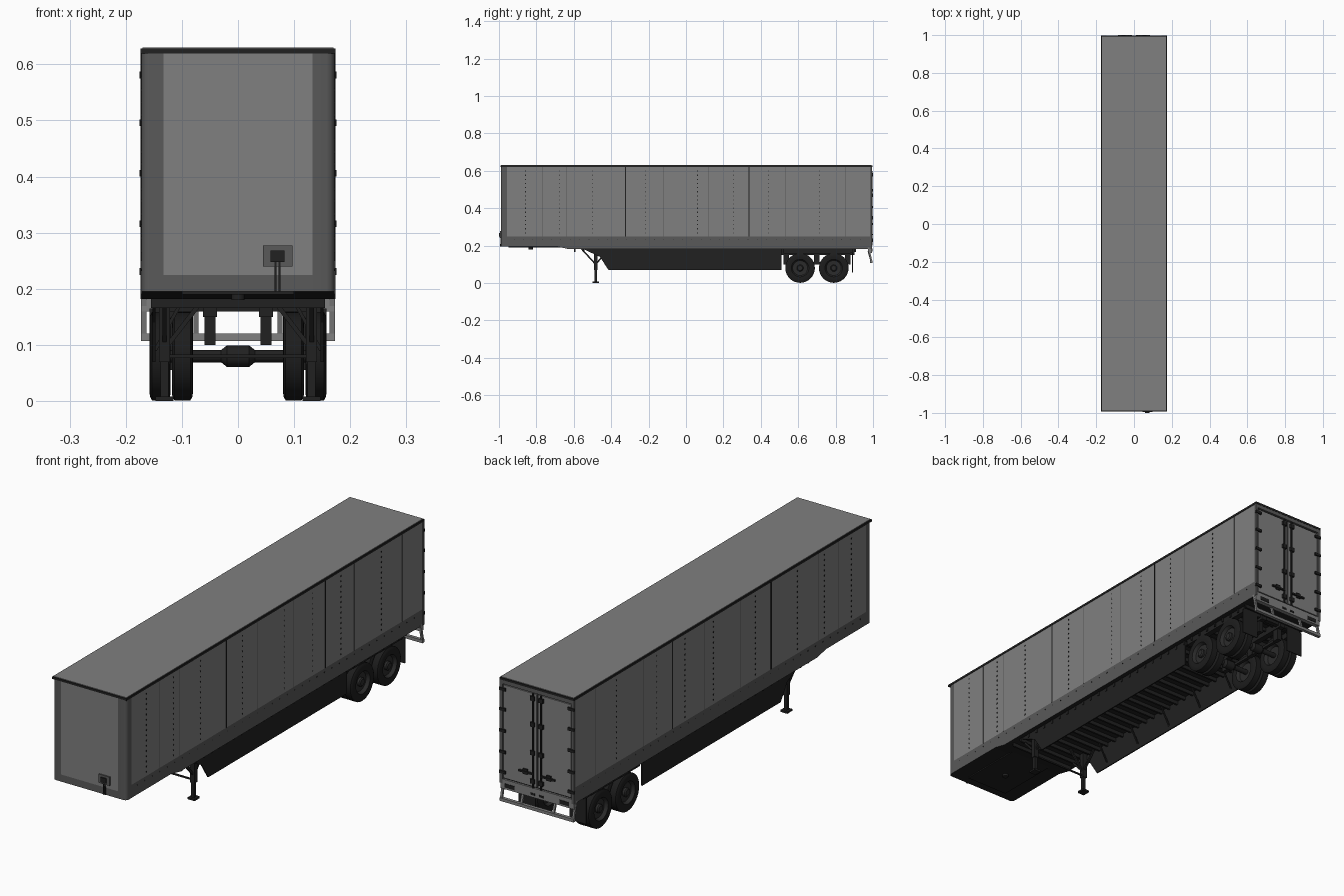
import bpy, bmesh, math
from mathutils import Vector, Matrix

cube = bpy.data.objects.get("Cube")
if cube:
    bpy.data.objects.remove(cube)


def material(name, value):
    m = bpy.data.materials.new(name)
    m.use_nodes = True
    colour = (value, value, value, 1)
    m.diffuse_color = colour
    m.node_tree.nodes["Principled BSDF"].inputs["Base Color"].default_value = colour
    return m


PANEL = material("panel grey", .215)
FRAME = material("frame grey", .1)
BLACK = material("chassis black", .015)
RUBBER = material("tyre rubber", .012)
STEEL = material("wheel steel", .024)


def finish(name, bm, *mats, smooth=False):
    bmesh.ops.recalc_face_normals(bm, faces=bm.faces)
    mesh = bpy.data.meshes.new(name)
    bm.to_mesh(mesh)
    bm.free()
    for m in mats:
        mesh.materials.append(m)
    ob = bpy.data.objects.new(name, mesh)
    bpy.context.collection.objects.link(ob)
    if smooth:
        bpy.ops.object.select_all(action='DESELECT')
        bpy.context.view_layer.objects.active = ob
        ob.select_set(True)
        bpy.ops.object.shade_smooth_by_angle(angle=math.radians(35))
    return ob


def add_box(bm, x, y, z):
    # each argument is a (low, high) pair
    mid = [(a + b) / 2 for a, b in (x, y, z)]
    size = [abs(b - a) for a, b in (x, y, z)]
    bmesh.ops.create_cube(bm, size=1, matrix=Matrix.LocRotScale(mid, None, size))


def boxes(name, mat, items, mirror=False):
    bm = bmesh.new()
    for x, y, z in items:
        add_box(bm, x, y, z)
        if mirror:
            add_box(bm, (-x[0], -x[1]), y, z)
    return finish(name, bm, mat)


def beams(name, mat, lines, width, mirror=True):
    # square bars between pairs of points
    bm = bmesh.new()
    for a, b in lines:
        for s in ((1, -1) if mirror else (1,)):
            p, q = (Vector((v[0] * s, v[1], v[2])) for v in (a, b))
            turn = (q - p).to_track_quat('Z', 'Y')
            size = (width, width, (q - p).length)
            bmesh.ops.create_cube(bm, size=1, matrix=Matrix.LocRotScale((p + q) / 2, turn, size))
    return finish(name, bm, mat)


def lathe(name, mat, profile, centre, steps=32):
    # spin (x, radius) points around the x axis
    bm = bmesh.new()
    verts = [bm.verts.new((x, 0, r)) for x, r in profile]
    edges = [bm.edges.new(pair) for pair in zip(verts, verts[1:])]
    bmesh.ops.spin(bm, geom=verts + edges, cent=(0, 0, 0), axis=(1, 0, 0),
                   angle=math.tau, steps=steps, use_duplicate=False)
    bmesh.ops.remove_doubles(bm, verts=bm.verts, dist=.0002)
    ob = finish(name, bm, mat, smooth=True)
    ob.location = centre
    return ob


HALF, FRONT, REAR, TOP = .172, -.99, .985, .62

# Cargo box: side profile pulled across, front corners rounded, faces coloured by region
bm = bmesh.new()
side = [(FRONT, .195), (-.69, .195), (-.63, .182), (REAR, .182), (REAR, TOP), (FRONT, TOP)]
face = bm.faces.new([bm.verts.new((-HALF, y, z)) for y, z in side])
pulled = bmesh.ops.extrude_face_region(bm, geom=[face])
bmesh.ops.translate(bm, vec=(2 * HALF, 0, 0),
                    verts=[g for g in pulled["geom"] if isinstance(g, bmesh.types.BMVert)])
corners = [e for e in bm.edges if all(v.co.y < FRONT + .001 for v in e.verts)
           and abs(e.verts[0].co.z - e.verts[1].co.z) > .1]
bmesh.ops.bevel(bm, geom=corners, offset=.014, segments=3, profile=.5, affect='EDGES')
for point, normal in [((0, 0, .25), (0, 0, 1)), ((0, 0, .225), (0, 0, 1)), ((0, -.957, 0), (0, 1, 0)),
                      ((.133, 0, 0), (1, 0, 0)), ((-.133, 0, 0), (1, 0, 0))]:
    bmesh.ops.bisect_plane(bm, geom=bm.verts[:] + bm.edges[:] + bm.faces[:],
                           plane_co=point, plane_no=normal)
bm.normal_update()
bmesh.ops.recalc_face_normals(bm, faces=bm.faces)
for f in bm.faces:
    c = f.calc_center_median()
    if f.normal.z < -.5:
        f.material_index = 2
    elif f.normal.y < -.9:
        f.material_index = int(abs(c.x) > .133 or c.z < .225)
    elif abs(f.normal.x) > .1:
        f.material_index = int(c.z < .25 or c.y < -.957)
finish("cargo_box", bm, PANEL, FRAME, BLACK, smooth=True)

# Roof with dark edge rail
boxes("roof_rail", BLACK, [((-.174, .174), (-.992, .996), (.619, .628))])
boxes("roof_sheet", PANEL, [((-.17, .17), (-.988, .992), (.626, .63))])

# Side seams, rivet columns and rail rivets
boxes("panel_seams", BLACK, [((.171, .1735), (y, y + .005), (.25, TOP)) for y in (-.325, .335)], True)
boxes("light_seams", FRAME, [((.171, .1727), (y, y + .0025), (.25, TOP))
                             for y in (-.77, -.64, -.12, .12, .53, .85)], True)
rivets = [((.171, .1735), (y, y + .004), (z, z + .006))
          for y in (-.86, -.68, -.5, -.22, .06, .25, .44, .71)
          for z in [.265 + .022 * i for i in range(16)]]
boxes("rivet_columns", BLACK, rivets, True)
boxes("rail_rivets", BLACK, [((.171, .173), (-.92 + .05 * i, -.917 + .05 * i), (.232, .236))
                             for i in range(38)], True)

# Front connection box with hose
boxes("connector_plate", FRAME, [((.045, .097), (-.995, FRONT), (.24, .277))])
boxes("connector_socket", BLACK, [((.058, .083), (-1, FRONT), (.248, .268))])
beams("connector_hose", BLACK, [((x, -.994, .25), (x, -.992, .195)) for x in (.067, .074)], .004, False)

# Rear frame, doors and hardware
boxes("rear_posts", FRAME, [((.162, .174), (REAR, .995), (.182, TOP))], True)
boxes("rear_header", FRAME, [((-.162, .162), (REAR, .995), (.603, TOP))])
boxes("door_gap", BLACK, [((-.162, .162), (REAR, .986), (.195, .603))])
boxes("rear_doors", PANEL, [((.003, .158), (REAR, .992), (.205, .598))], True)
boxes("rear_sill", PANEL, [((-.172, .172), (.975, .994), (.16, .2))])
boxes("sill_lamps", BLACK, [((.105, .15), (.993, .996), (.168, .184)),
                            ((.01, .03), (.993, .996), (.17, .178))], True)
boxes("lock_rods", BLACK, [((.016, .022), (.99, .998), (.2, .6))], True)
boxes("rod_brackets", BLACK, [((.01, .03), (.99, 1), (z, z + .018)) for z in (.22, .34, .46, .57)], True)
boxes("door_handles", BLACK, [((.018, .085), (.991, 1), (.256, .263)),
                              ((.045, .065), (.991, .998), (.25, .272))], True)
boxes("door_hinges", BLACK, [((.146, .1755), (.991, .999), (z, z + .012))
                             for z in (.225, .31, .4, .49, .575)], True)

# Underride guard
beams("guard_uprights", PANEL, [((.168, .975, .19), (.168, .992, .113)),
                                ((.075, .975, .17), (.075, .992, .113))], .009)
boxes("guard_bar", PANEL, [((-.173, .173), (.984, .998), (.107, .12))])

# Underfloor cross members and coupling plate
boxes("cross_members", BLACK, [((-.155, .155), (-.6 + .05 * i, -.592 + .05 * i), (.166, .184))
                               for i in range(31)])
boxes("coupling_plate", BLACK, [((-.1, .1), (-.95, -.66), (.19, .196))])
lathe("kingpin", BLACK, [(0, 0), (0, .012), (.016, .012), (.016, 0)],
      (0, -.83, .18), 16).rotation_euler.y = -math.pi / 2

# Side skirts
bm = bmesh.new()
for s in (-1, 1):
    outline = [(-.55, .182), (-.46, .14), (-.415, .07), (.51, .07), (.51, .182)]
    f = bm.faces.new([bm.verts.new((s * .152, y, z)) for y, z in outline])
    g = bmesh.ops.extrude_face_region(bm, geom=[f])["geom"]
    bmesh.ops.translate(bm, vec=(-s * .005, 0, 0), verts=[v for v in g if isinstance(v, bmesh.types.BMVert)])
finish("side_skirts", bm, BLACK)
beams("skirt_braces", BLACK, [((.148, -.35 + .2 * i, .09), (.1, -.35 + .2 * i, .178))
                              for i in range(5)], .006)

# Landing gear
boxes("landing_legs", BLACK, [((.121, .141), (-.493, -.473), (.07, .184)),
                              ((.124, .138), (-.49, -.476), (.008, .07)),
                              ((.115, .147), (-.5, -.466), (0, .008))], True)
beams("landing_braces", BLACK, [((.131, -.483, .1), (.131, -.56, .184)),
                                ((.131, -.483, .1), (.131, -.41, .184)),
                                ((.125, -.483, .1), (.06, -.483, .184))], .008)
boxes("landing_cross_tube", BLACK, [((-.125, .125), (-.486, -.48), (.077, .083))])

# Sliding bogie frame with hangers and mud flaps
boxes("bogie_rails", BLACK, [((.037, .062), (.5, .9), (.15, .184)),
                             ((.125, .15), (.52, .88), (.158, .184))], True)
boxes("bogie_crossbars", BLACK, [((-.15, .15), (y, y + .02), (.16, .182)) for y in (.52, .69, .87)])
boxes("spring_hangers", BLACK, [((.04, .06), (y, y + .03), (.1, .16)) for y in (.52, .685, .85)], True)
boxes("leaf_springs", BLACK, [((.044, .057), (y - .075, y + .075), (.1, .112)) for y in (.61, .79)], True)
boxes("mud_flaps", BLACK, [((.08, .158), (.888, .892), (.055, .165))], True)

# Axles and dual wheels
tyre = [(-.018, .047), (-.019, .06), (-.018, .072), (-.014, .079), (.014, .079),
        (.018, .072), (.019, .06), (.018, .047)]
rim = [(-.018, .048), (-.012, .044), (-.004, .04), (-.002, 0), (.002, 0), (.004, .04), (.012, .044), (.018, .048)]
hub = [(-.014, 0), (-.014, .018), (.012, .018), (.016, .013), (.016, 0)]
for label, y in (("front", .61), ("rear", .79)):
    lathe(label + "_axle", BLACK, [(-.14, 0), (-.14, .011), (.14, .011), (.14, 0)], (0, y, .08), 16)
    lathe(label + "_axle_drum", BLACK, [(-.03, .011), (-.02, .019), (.02, .019), (.03, .011)], (0, y, .08), 16)
    for s, hand in ((1, "left"), (-1, "right")):
        for place, x in (("inner", .099), ("outer", .139)):
            title = "_".join((label, hand, place))
            lathe(title + "_tyre", RUBBER, tyre, (s * x, y, .08))
            lathe(title + "_rim", STEEL, rim, (s * x, y, .08))
        cap = lathe(label + "_" + hand + "_hub", STEEL, hub, (s * .139, y, .08), 20)
        if s < 0:
            cap.rotation_euler.z = math.pi
